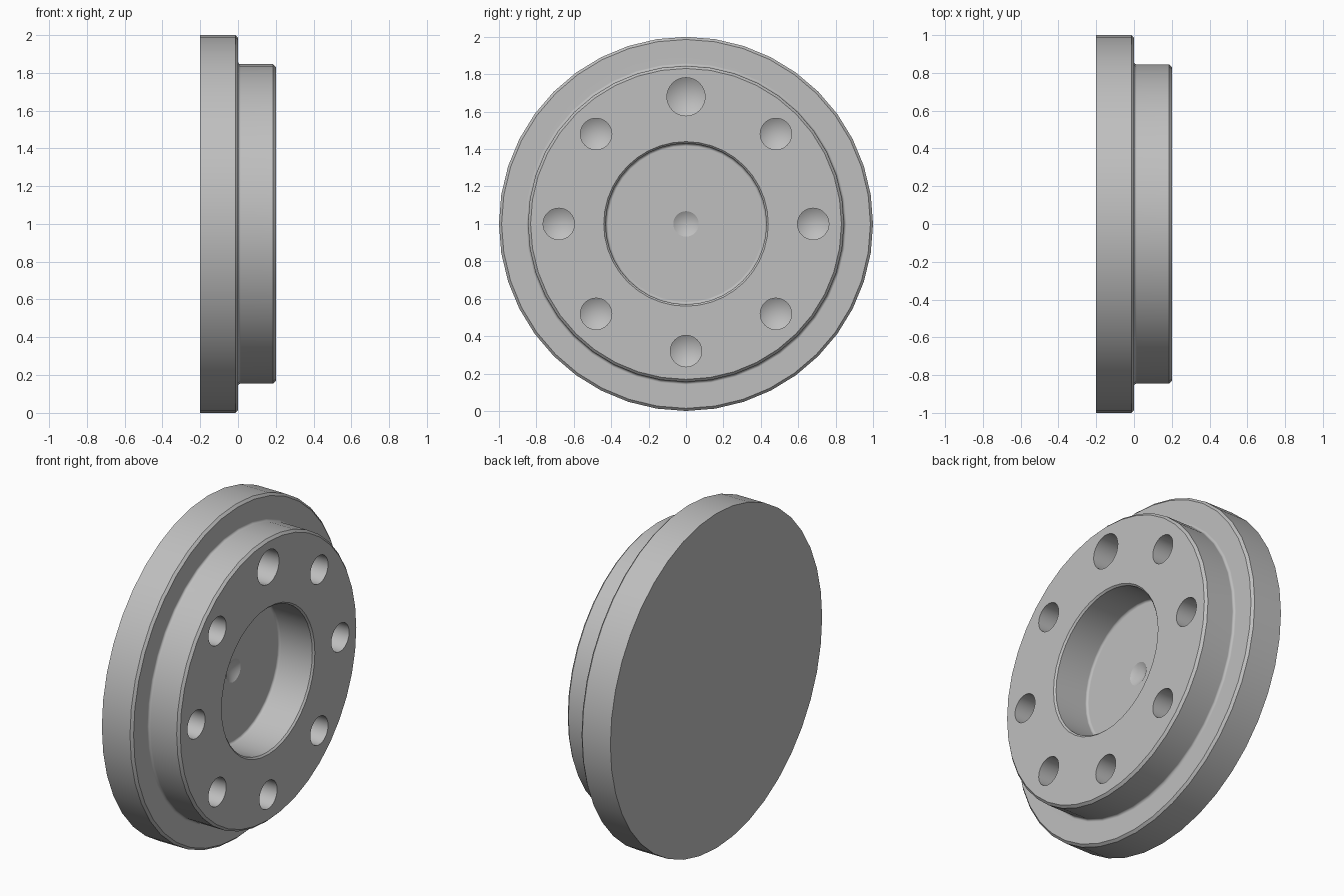
import bpy
import bmesh
from math import cos, sin, pi, radians

cube = bpy.data.objects.get("Cube")
if cube:
    bpy.data.objects.remove(cube, do_unlink=True)

grey = bpy.data.materials.new("metal grey")
colour = (0.52, 0.52, 0.52, 1)
grey.diffuse_color = colour
grey.use_nodes = True
grey.node_tree.nodes["Principled BSDF"].inputs["Base Color"].default_value = colour


def lathe(bm, profile, segments, y=0.0, z=1.0):
    """Revolve (x, radius) points around an axis along x; zero radius makes a pole."""
    rings = []
    for x, r in profile:
        if r == 0:
            rings.append([bm.verts.new((x, y, z))] * segments)
        else:
            angles = [2 * pi * i / segments for i in range(segments)]
            rings.append([bm.verts.new((x, y + r * sin(a), z + r * cos(a))) for a in angles])
    for a, b in zip(rings, rings[1:]):
        for i in range(segments):
            j = (i + 1) % segments
            corners = dict.fromkeys((a[i], a[j], b[j], b[i]))
            bm.faces.new(list(corners))


def fillet(x, r, size, start, end, steps=4):
    """Arc points around a centre, angles measured from the x axis."""
    angles = [radians(start + (end - start) * i / steps) for i in range(steps + 1)]
    return [(x + size * cos(a), r + size * sin(a)) for a in angles]


def finish(bm, name):
    bmesh.ops.recalc_face_normals(bm, faces=bm.faces)
    mesh = bpy.data.meshes.new(name)
    bm.to_mesh(mesh)
    bm.free()
    mesh.materials.append(grey)
    obj = bpy.data.objects.new(name, mesh)
    bpy.context.collection.objects.link(obj)
    return obj


# Flanged body with raised boss, centre recess and conical centre mark
edge = 0.014
floor = -0.03
profile = [(-0.2, 0), (-0.2, 1), (-edge, 1), (0, 1 - edge)]
profile += fillet(edge, 0.845 + edge, edge, 180, 270)
profile += [(0.2 - edge, 0.845), (0.2, 0.845 - edge), (0.2, 0.44), (0.19, 0.43)]
profile += fillet(floor + edge, 0.43 - edge, edge, 90, 180)
profile += [(floor, 0.068), (floor - 0.04, 0)]
bm = bmesh.new()
lathe(bm, profile, 40)
body = finish(bm, "flanged_disc")

# Ring of eight blind holes with drill-point bottoms, the top one larger
bm = bmesh.new()
for i in range(8):
    angle = i * pi / 4
    r = 0.102 if i == 0 else 0.084
    hole = [(0.3, 0), (0.3, r), (-0.04, r), (-0.04 - 0.6 * r, 0)]
    lathe(bm, hole, 32, 0.68 * sin(angle), 1 + 0.68 * cos(angle))
cutter = finish(bm, "hole_cutter")
cutter.hide_render = True

bpy.context.view_layer.objects.active = body
body.select_set(True)
cut = body.modifiers.new("holes", "BOOLEAN")
cut.operation = "DIFFERENCE"
cut.solver = "EXACT"
cut.object = cutter
bpy.ops.object.modifier_apply(modifier=cut.name)
bpy.data.objects.remove(cutter, do_unlink=True)

# Smooth round walls with crisp edges and flat faces
bpy.ops.object.shade_smooth_by_angle(angle=radians(29))
weighted = body.modifiers.new("flat_faces", "WEIGHTED_NORMAL")
weighted.keep_sharp = True
